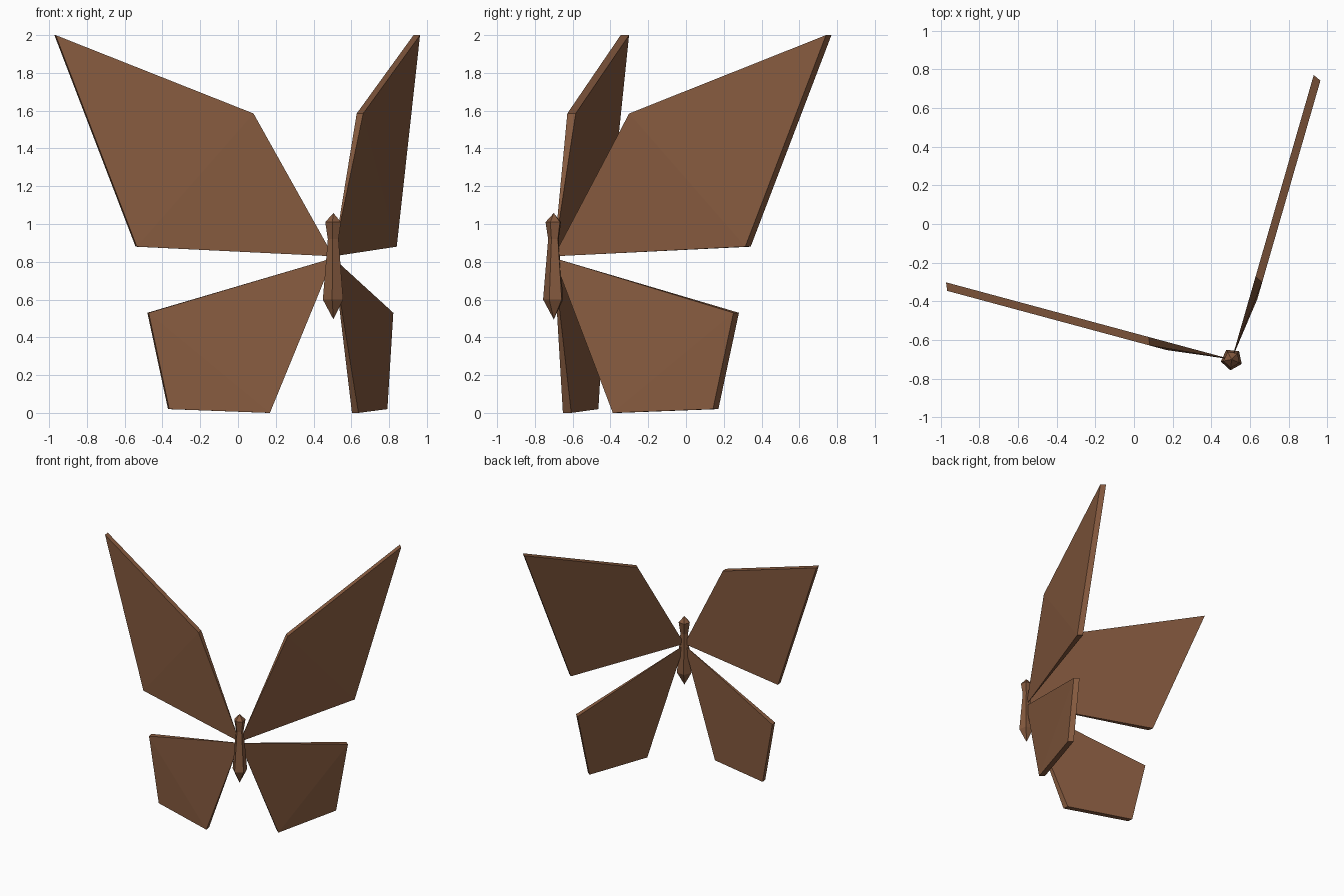
import bpy, bmesh, math
from mathutils import Vector

cube = bpy.data.objects.get("Cube")
if cube:
    bpy.data.objects.remove(cube)

brown = bpy.data.materials.new("warm brown")
brown.use_nodes = True
colour = (0.24, 0.104, 0.05, 1)
brown.diffuse_color = colour
brown.node_tree.nodes["Principled BSDF"].inputs["Base Color"].default_value = colour

CENTRE = Vector((0.505, -0.70, 0))
AXIS = math.radians(119.4)      # heading of the symmetry plane
SPREAD = math.radians(45.5)     # angle of each wing from that plane
THICK, BEVEL = 0.041, 0.018


def finish(name, bm):
    bmesh.ops.recalc_face_normals(bm, faces=bm.faces[:])
    mesh = bpy.data.meshes.new(name)
    bm.to_mesh(mesh)
    bm.free()
    mesh.materials.append(brown)
    obj = bpy.data.objects.new(name, mesh)
    bpy.context.collection.objects.link(obj)
    return obj


def wing(name, side, root_z, outline):
    """Flat inner face, parallel outer face tapering to a point at the root."""
    heading = AXIS + side * SPREAD
    along = Vector((math.cos(heading), math.sin(heading), 0))
    outward = Vector((-along.y, along.x, 0)) * side
    shift = outward * THICK - along * BEVEL
    bm = bmesh.new()
    root = bm.verts.new(CENTRE + Vector((0, 0, root_z)))
    points = [CENTRE + along * u + Vector((0, 0, z)) for u, z in outline]
    inner = [bm.verts.new(p) for p in points]
    outer = [bm.verts.new(p + shift) for p in points]
    for a, b, c in (inner, outer):
        bm.faces.new((root, a, c))
        bm.faces.new((a, b, c))
    for i in range(len(points) - 1):
        bm.faces.new((inner[i], inner[i + 1], outer[i + 1], outer[i]))
    for i in (0, -1):
        bm.faces.new((root, inner[i], outer[i]))
    finish(name, bm)


# Two pairs of wings: outlines are (distance from body, height)
upper = [(0.445, 1.585), (1.53, 2.0), (1.085, 0.88)]
lower = [(0.355, 0.0), (0.907, 0.02), (1.02, 0.53)]
for label, side in (("right", 1), ("left", -1)):
    wing(label + "_upper_wing", side, 0.829, upper)
    wing(label + "_lower_wing", side, 0.82, lower)

# Five-sided body, pointed at both ends
bm = bmesh.new()
SIDES = 5
rings = []
for r, z in [(0.057, 0.60), (0.03, 0.92), (0.044, 1.01)]:
    ring = []
    for i in range(SIDES):
        a = AXIS + math.tau * i / SIDES
        ring.append(bm.verts.new(CENTRE + Vector((r * math.cos(a), r * math.sin(a), z))))
    rings.append(ring)
tail = bm.verts.new(CENTRE + Vector((0, 0, 0.495)))
head = bm.verts.new(CENTRE + Vector((0, 0, 1.058)))
for i in range(SIDES):
    j = (i + 1) % SIDES
    for low, high in zip(rings, rings[1:]):
        bm.faces.new((low[i], low[j], high[j], high[i]))
    bm.faces.new((tail, rings[0][j], rings[0][i]))
    bm.faces.new((head, rings[-1][i], rings[-1][j]))
finish("body", bm)
